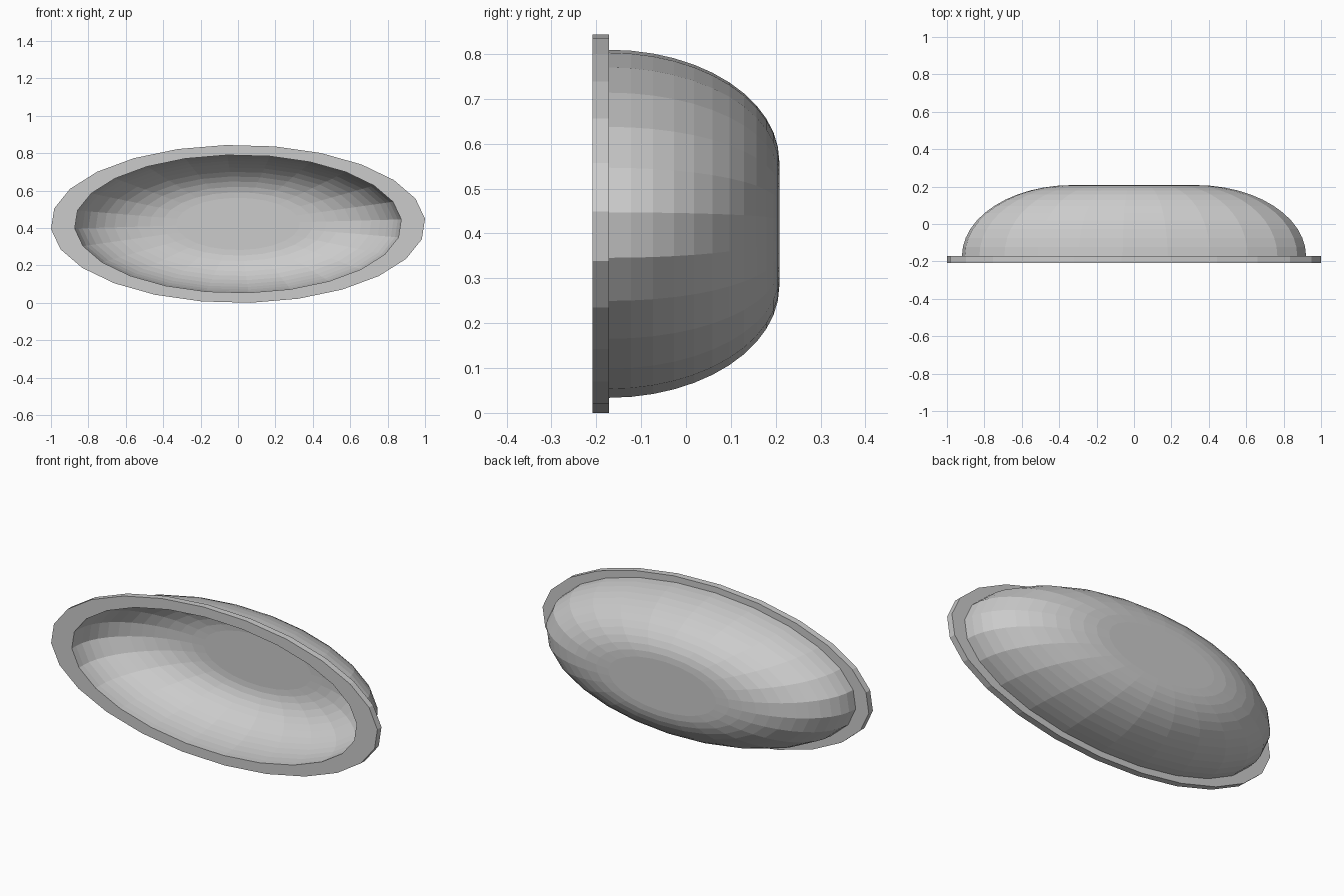
import bpy, bmesh
from math import sin, cos, pi, radians

default = bpy.data.objects.get("Cube")
if default:
    bpy.data.objects.remove(default, do_unlink=True)

SIDES, STEPS = 24, 12
PHASE = radians(3.75)
HALF_W, HALF_H = 1.002, 0.4225      # ellipse half axes
MID_Z = 0.4215
FRONT, RIM_BACK = -0.208, -0.172    # flange faces
FLOOR_R = 0.33                      # flat at the back of the bowl


def dome(rim_radius, depth):
    """Quarter-ellipse profile from the rim to the flat floor: (radius, y)."""
    return [(FLOOR_R + (rim_radius - FLOOR_R) * cos(t), RIM_BACK + depth * sin(t))
            for t in (i * pi / 2 / STEPS for i in range(STEPS + 1))]


def loft(name, profile):
    """Sweep a profile round the ellipse and cap both ends."""
    bm = bmesh.new()
    angles = [PHASE + i * 2 * pi / SIDES for i in range(SIDES)]
    rings = [[bm.verts.new((HALF_W * r * cos(a), y, MID_Z + HALF_H * r * sin(a)))
              for a in angles] for r, y in profile]
    for a, b in zip(rings, rings[1:]):
        for i in range(SIDES):
            j = (i + 1) % SIDES
            bm.faces.new((a[i], a[j], b[j], b[i]))
    bm.faces.new(rings[0])
    bm.faces.new(rings[-1])
    bmesh.ops.recalc_face_normals(bm, faces=bm.faces)
    mesh = bpy.data.meshes.new(name)
    bm.to_mesh(mesh)
    bm.free()
    obj = bpy.data.objects.new(name, mesh)
    bpy.context.collection.objects.link(obj)
    return obj


# Outer shell, flange, then inner shell as one continuous wall
outer = dome(0.92, 0.38)[::-1]
flange = [(1, RIM_BACK), (1, FRONT), (0.873, FRONT)]
inner = dome(0.873, 0.342)
loft("flanged_oval_bowl", outer + flange + inner)
